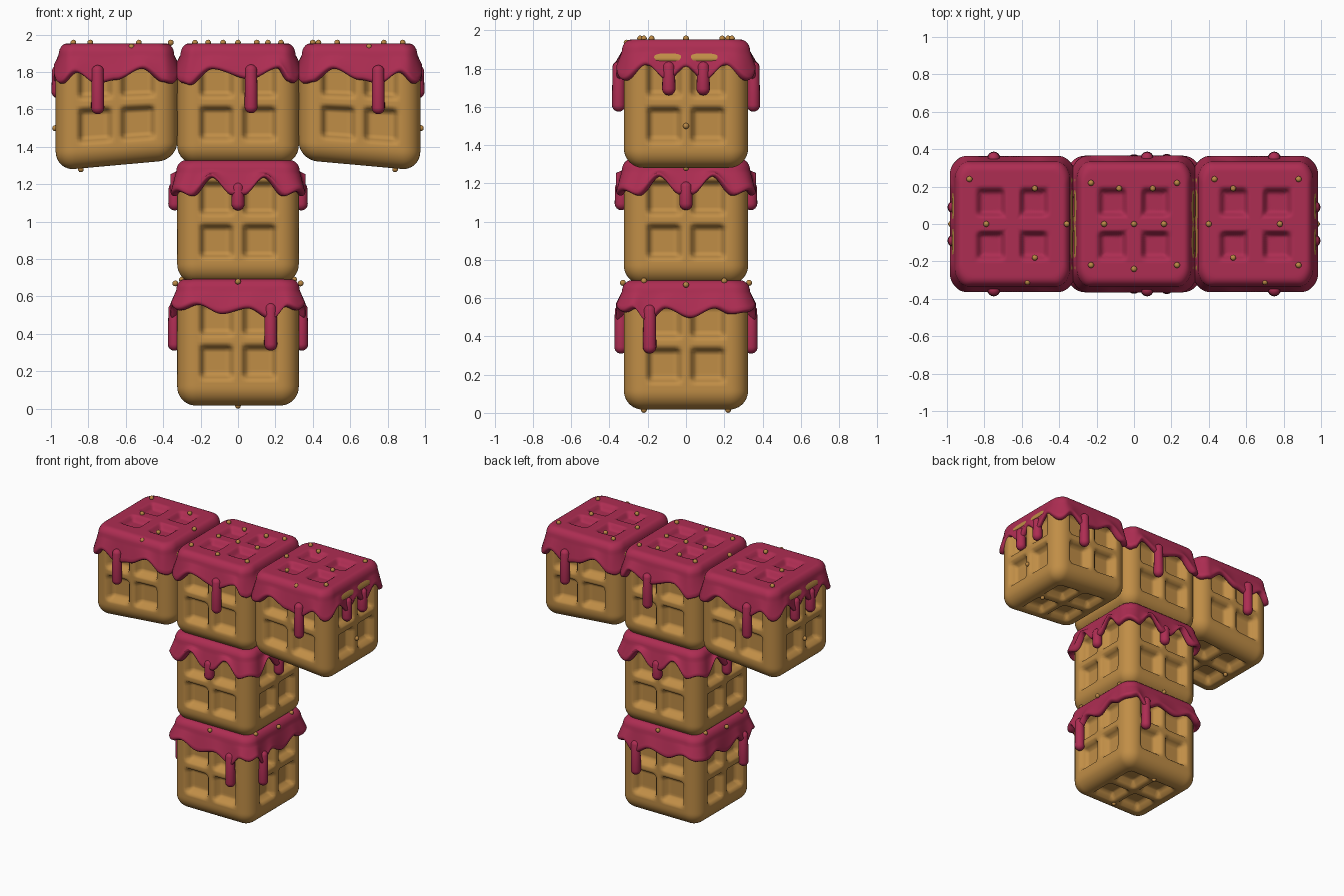
import bpy, bmesh, math
from mathutils import Vector, Matrix

if "Cube" in bpy.data.objects:
    bpy.data.objects.remove(bpy.data.objects["Cube"])


def material(name, rgb):
    m = bpy.data.materials.new(name)
    m.diffuse_color = (*rgb, 1)
    m.use_nodes = True
    m.node_tree.nodes["Principled BSDF"].inputs["Base Color"].default_value = m.diffuse_color
    return m


WAFFLE = material("golden waffle", (0.53, 0.27, 0.062))
ICING = material("berry icing", (0.42, 0.026, 0.085))
BEAD = material("golden bead", (0.50, 0.25, 0.06))
HALF, ROUND = 0.325, 0.10


def finish(bm, name, mat):
    bmesh.ops.recalc_face_normals(bm, faces=bm.faces[:])
    me = bpy.data.meshes.new(name)
    bm.to_mesh(me)
    bm.free()
    me.materials.append(mat)
    for p in me.polygons:
        p.use_smooth = True
    ob = bpy.data.objects.new(name, me)
    bpy.context.collection.objects.link(ob)
    return ob


def smooth(e0, e1, x):
    t = max(0, min(1, (x - e0) / (e1 - e0)))
    return t * t * (3 - 2 * t)


def pocket(a, b, inner=0.064, outer=0.096):
    # 1 inside one of the 2 x 2 waffle pockets, 0 on the ribs
    return ((1 - smooth(inner, outer, abs(abs(a) - 0.115))) *
            (1 - smooth(inner, outer, abs(abs(b) - 0.115))))


def waffle(name, cx, cz, hz, shear):
    # rounded cube with four pockets in each face
    bm = bmesh.new()
    bmesh.ops.create_cube(bm, size=2)
    bmesh.ops.subdivide_edges(bm, edges=bm.edges[:], cuts=43, use_grid_fill=True)
    half = Vector((HALF, HALF, hz))
    for v in bm.verts:
        k = max(range(3), key=lambda i: abs(v.co[i]))
        p = Vector([v.co[i] * half[i] for i in range(3)])
        c = Vector([max(-half[i] + ROUND, min(half[i] - ROUND, p[i])) for i in range(3)])
        q = c + ROUND * (p - c).normalized()
        a, b = [p[i] - (0.02 if i == 2 else 0) for i in range(3) if i != k]
        q[k] -= math.copysign(0.055 * pocket(a, b), q[k])
        q.z += shear * q.x * (hz - q.z) / (2 * hz)
        v.co = q + Vector((cx, 0, cz))
    finish(bm, name, WAFFLE)


def edge_height(pts, u):
    # smooth interpolation through the wavy lower edge
    if u <= pts[0][0]:
        return pts[0][1]
    for (u0, z0), (u1, z1) in zip(pts, pts[1:]):
        if u <= u1:
            return z0 + (z1 - z0) * smooth(u0, u1, u)
    return pts[-1][1]


def unit_loop(n, r=0.28):
    # rounded square outline
    out = []
    m = n // 4
    for side in range(4):
        for i in range(m):
            x, y = -1 + 2 * i / m, -1
            cx, cy = max(r - 1, min(1 - r, x)), r - 1
            d = Vector((x - cx, y - cy)).normalized() * r
            p = Vector((cx, cy)) + d
            for _ in range(side):
                p = Vector((-p.y, p.x))
            out.append(p)
    return out


LOOP = unit_loop(208)


def icing(name, cx, cz, hz, flip, edge_x, edge_y, flare, out_x):
    bm = bmesh.new()
    top = cz + hz + 0.02
    rows = []
    lows = []
    for p in LOOP:
        on_x = abs(p.x) > abs(p.y)
        u = (p.y if on_x else p.x * flip) * HALF
        lows.append(cz + edge_height(edge_x if on_x else edge_y, u))
    # top sheet with shallow pockets
    for i in range(1, 25):
        a = 0.285 * i / 24
        rows.append([(p.x * a, p.y * a, top - 0.04 * pocket(p.x * a, p.y * a, 0.045, 0.085))
                     for p in LOOP])
    # rolled shoulder
    for i in range(1, 7):
        t = math.pi / 2 * i / 6
        a = 0.285 + 0.05 * math.sin(t)
        rows.append([(p.x * a, p.y * a, top - 0.06 * (1 - math.cos(t))) for p in LOOP])
    # skirt and curled lip
    for i in range(1, 7):
        t = i / 6
        a = 0.335 + flare * t
        rows.append([(p.x * a, p.y * a, (top - 0.06) * (1 - t) + (lo + 0.02) * t)
                     for p, lo in zip(LOOP, lows)])
    for i in range(1, 6):
        t = math.pi * i / 5
        a = 0.313 + flare + 0.022 * math.cos(t)
        rows.append([(p.x * a, p.y * a, lo + 0.02 - 0.02 * math.sin(t))
                     for p, lo in zip(LOOP, lows)])
    sx = out_x / (0.335 + flare)
    vr = [[bm.verts.new((cx + x * (1 + (sx - 1) * smooth(0.2, 0.33, abs(x))), y, z))
           for x, y, z in r] for r in rows]
    mid = bm.verts.new((cx, 0, top))
    n = len(LOOP)
    for j in range(n):
        k = (j + 1) % n
        bm.faces.new((mid, vr[0][j], vr[0][k]))
        for r0, r1 in zip(vr, vr[1:]):
            bm.faces.new((r0[j], r1[j], r1[k], r0[k]))
    finish(bm, name, ICING)


def drip(name, x, y, z_low, z_top, r=0.035):
    # hanging run of icing with a rounded, slightly fuller tip
    bm = bmesh.new()
    bmesh.ops.create_uvsphere(bm, u_segments=16, v_segments=12, radius=r)
    for v in bm.verts:
        if v.co.z > 0.001:
            v.co.x *= 0.95
            v.co.y *= 0.95
            v.co.z += z_top - z_low - 2 * r
        v.co += Vector((x, y, z_low + r))
    finish(bm, name, ICING)


# wavy edges, measured from the block centre
SIDE_Y = [(-.3, .12), (-.24, .13), (-.13, .20), (0, .14), (.1, .12), (.2, .18), (.3, .12)]
SIDE_X = [(-.3, .12), (-.19, .20), (-.09, .12), (0, .19), (.09, .12), (.19, .20), (.3, .12)]
MID_Y = [(-.3, .12), (-.25, .11), (-.13, .195), (.06, .14), (.2, .2), (.27, .13), (.3, .12)]
NECK = [(-.3, .17), (-.23, .145), (-.13, .245), (-.03, .15), (.03, .15), (.13, .245),
        (.23, .145), (.3, .17)]
BASE_Y = [(-.3, .18), (-.2, .21), (-.08, .16), (.05, .19), (.17, .13), (.24, .2), (.3, .18)]
BASE_X = [(-.3, .18), (-.25, .2), (-.19, .13), (-.1, .2), (.02, .15), (.14, .2), (.22, .17), (.3, .18)]

# name, cx, cz, half height, flip, shear, edges, flare, x reach, drips on y faces, drips on x faces
BLOCKS = [
    ("base", 0, 0.345, 0.328, 1, 0, BASE_X, BASE_Y, 0.03, 0.36, (0.175,), (-0.19,), 0.31, 0.31, 0.34, 0.34),
    ("neck", 0, 0.99, 0.318, 1, 0, NECK, NECK, 0.03, 0.36, (0,), (0,), 1.06, 1.06, 0.338, 0.338),
    ("centre", 0, 1.62, 0.312, 1, 0, SIDE_X, MID_Y, 0.03, 0.335, (0.07,), (), 1.58, 0, 0.352, 0),
    ("left", -0.65, 1.617, 0.315, -1, 0.09, SIDE_X, SIDE_Y, 0.028, 0.335, (0.1,), (-.09, .09), 1.575, 1.66, 0.352, 0.312),
    ("right", 0.65, 1.617, 0.315, 1, -0.09, SIDE_X, SIDE_Y, 0.028, 0.335, (0.1,), (-.09, .09), 1.575, 1.66, 0.352, 0.312),
]
for (n, cx, cz, hz, flip, shear, ex, ey, flare, reach, dy, dx, zy, zx, oy, ox) in BLOCKS:
    waffle(n + "_waffle", cx, cz, hz, shear)
    icing(n + "_icing", cx, cz, hz, flip, ex, ey, flare, reach)
    for s in (-1, 1):
        for u in dy:
            drip(n + "_drip", cx + u * flip, s * oy, zy, cz + 0.22)
        for u in dx:
            if cx * s >= 0:
                drip(n + "_drip", cx + s * ox, u, zx, cz + 0.22)

# small round beads
T = 1.957
beads = [(-.88, .24, T), (-.53, .19, T), (-.79, 0, T), (-.36, 0, T), (-.53, -.18, T), (-.57, -.31, 1.935),
         (-.08, .19, T), (.1, .19, T), (-.16, 0, T), (0, 0, T), (.16, 0, T), (0, -.24, T),
         (.43, .24, T), (.53, .19, T), (.88, .24, T), (.4, 0, T), (.78, 0, T), (.53, -.18, T),
         (.7, -.31, 1.935), (.88, -.22, T), (0, .22, .016), (0, -.22, .016), (0, -.33, .68), (0, .33, .68)]
for s in (-1, 1):
    beads += [(s * .23, .22, T), (s * .23, -.22, T), (s * .978, 0, 1.5), (s * .84, 0, 1.28),
              (s * .3, -.22, .69), (s * .3, .2, .69), (s * .335, 0, .67)]
bm = bmesh.new()
for b in beads:
    bmesh.ops.create_icosphere(bm, subdivisions=2, radius=0.016, matrix=Matrix.Translation(b))
finish(bm, "beads", BEAD)
